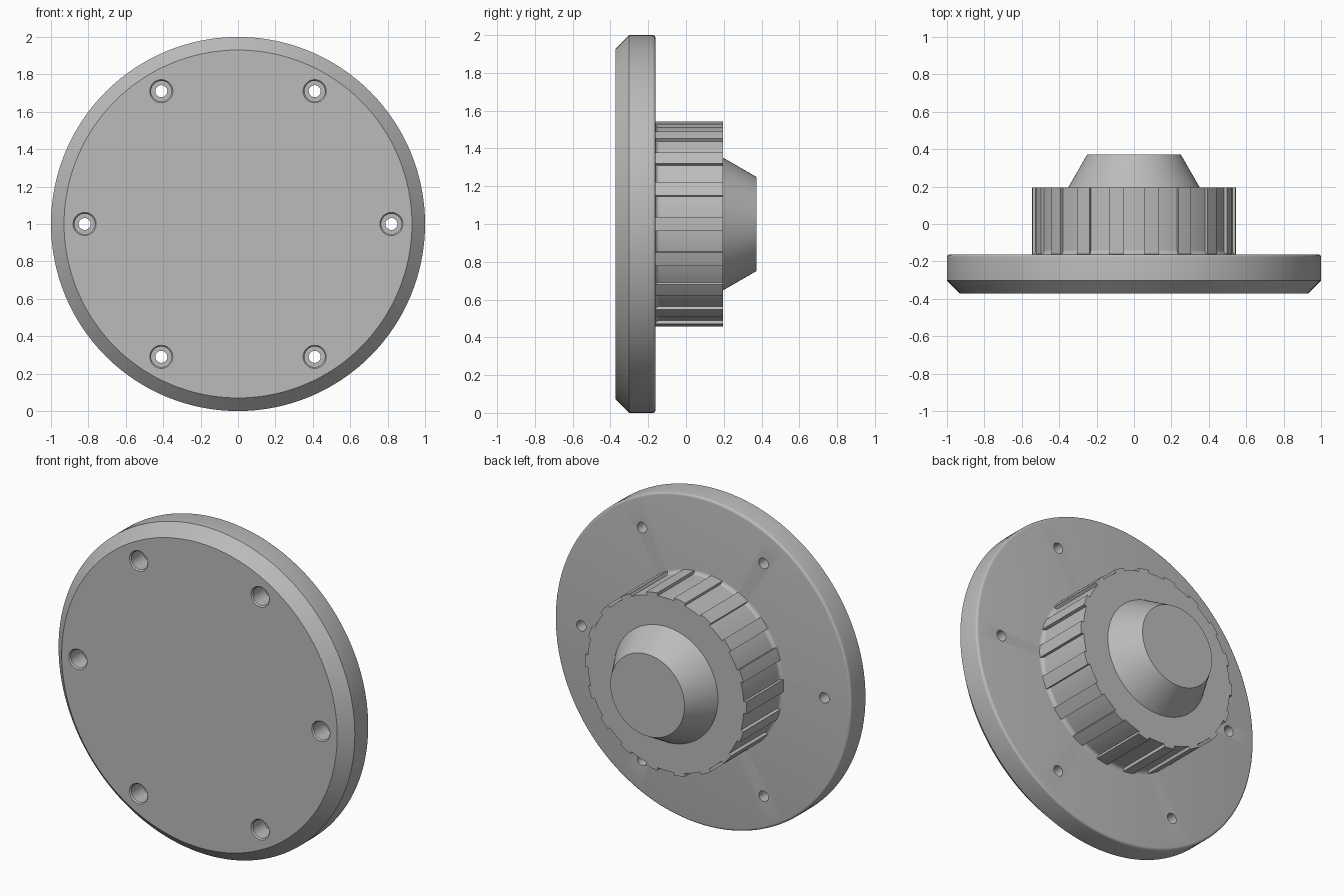
import bpy, bmesh
from math import sin, cos, pi, radians
from mathutils import Matrix, Vector

if "Cube" in bpy.data.objects:
    bpy.data.objects.remove(bpy.data.objects["Cube"], do_unlink=True)

CENTRE = Vector((0, 0, 1))
FRONT, PLATE_BACK, DRUM_BACK, BACK = -0.372, -0.162, 0.195, 0.372

grey = bpy.data.materials.new("plain grey")
grey.use_nodes = True
colour = (0.5, 0.5, 0.5, 1)
grey.diffuse_color = colour
grey.node_tree.nodes["Principled BSDF"].inputs["Base Color"].default_value = colour


def finish(name, bm):
    bmesh.ops.recalc_face_normals(bm, faces=bm.faces)
    mesh = bpy.data.meshes.new(name)
    bm.to_mesh(mesh)
    bm.free()
    mesh.materials.append(grey)
    obj = bpy.data.objects.new(name, mesh)
    bpy.context.collection.objects.link(obj)
    return obj


def smooth(obj):
    bpy.ops.object.select_all(action="DESELECT")
    obj.select_set(True)
    bpy.context.view_layer.objects.active = obj
    bpy.ops.object.shade_smooth_by_angle(angle=radians(28))


def lathe(bm, profile, steps, centre=CENTRE):
    """Turn (radius, y) points around the y direction through centre."""
    verts = [bm.verts.new(centre + Vector((r, y, 0))) for r, y in profile]
    edges = [bm.edges.new(pair) for pair in zip(verts, verts[1:])]
    bmesh.ops.spin(bm, geom=verts + edges, cent=centre, axis=(0, 1, 0),
                   angle=2 * pi, steps=steps)
    bmesh.ops.remove_doubles(bm, verts=bm.verts, dist=1e-5)


# Round plate with a chamfered front and a softly rounded back edge
SOFT = 0.015
rim = [(1 - SOFT + SOFT * cos(a), PLATE_BACK - SOFT + SOFT * sin(a))
       for a in (i * pi / 8 for i in range(5))]
bm = bmesh.new()
lathe(bm, [(0, FRONT), (0.93, FRONT), (1, FRONT + 0.07)] + rim + [(0, PLATE_BACK)], 128)
plate = finish("plate", bm)

# Six counterbored screw holes
bm = bmesh.new()
for i in range(6):
    a = i * pi / 3
    spot = CENTRE + Vector((0.82 * cos(a), 0, 0.82 * sin(a)))
    lathe(bm, [(0, FRONT - 0.02), (0.062, FRONT - 0.02), (0.062, FRONT),
               (0.055, FRONT + 0.008), (0.055, FRONT + 0.12), (0.032, FRONT + 0.12),
               (0.032, PLATE_BACK + 0.02), (0, PLATE_BACK + 0.02)], 32, spot)
cutter = finish("screw_hole_cutter", bm)
cutter.hide_render = True
cut = plate.modifiers.new("screw holes", "BOOLEAN")
cut.operation, cut.solver, cut.object = "DIFFERENCE", "EXACT", cutter
bpy.context.view_layer.objects.active = plate
bpy.ops.object.modifier_apply(modifier=cut.name)
bpy.data.objects.remove(cutter, do_unlink=True)
smooth(plate)

# Drum with raised grip ribs: a toothed outline pushed backwards
RIBS, HALF_RIB, BASE, TOP = 18, radians(4), 0.527, 0.545
outline = []
for i in range(RIBS):
    mid = 2 * pi * i / RIBS
    valley = 2 * pi / RIBS - 2 * HALF_RIB
    outline += [(TOP, mid + HALF_RIB * k) for k in (-1, 0, 1)]
    outline += [(BASE, mid + HALF_RIB + valley * k / 4) for k in range(5)]
bm = bmesh.new()
face = bm.faces.new([bm.verts.new(CENTRE + Vector((r * cos(a), PLATE_BACK, r * sin(a))))
                     for r, a in outline])
grown = bmesh.ops.extrude_face_region(bm, geom=[face], use_keep_orig=True)["geom"]
bmesh.ops.translate(bm, vec=(0, DRUM_BACK - PLATE_BACK, 0),
                    verts=[g for g in grown if isinstance(g, bmesh.types.BMVert)])
smooth(finish("ribbed_drum", bm))

# Small fillet where the drum meets the plate
FIL = 0.02
bm = bmesh.new()
lathe(bm, [(BASE + FIL - FIL * cos(a), PLATE_BACK + FIL - FIL * sin(a))
           for a in (i * pi / 8 for i in range(5))], 128)
smooth(finish("drum_fillet", bm))

# Tapered boss on the back
bm = bmesh.new()
lathe(bm, [(0, DRUM_BACK - 0.02), (0.352, DRUM_BACK - 0.02), (0.352, DRUM_BACK),
           (0.25, BACK), (0, BACK)], 96)
smooth(finish("tapered_boss", bm))
